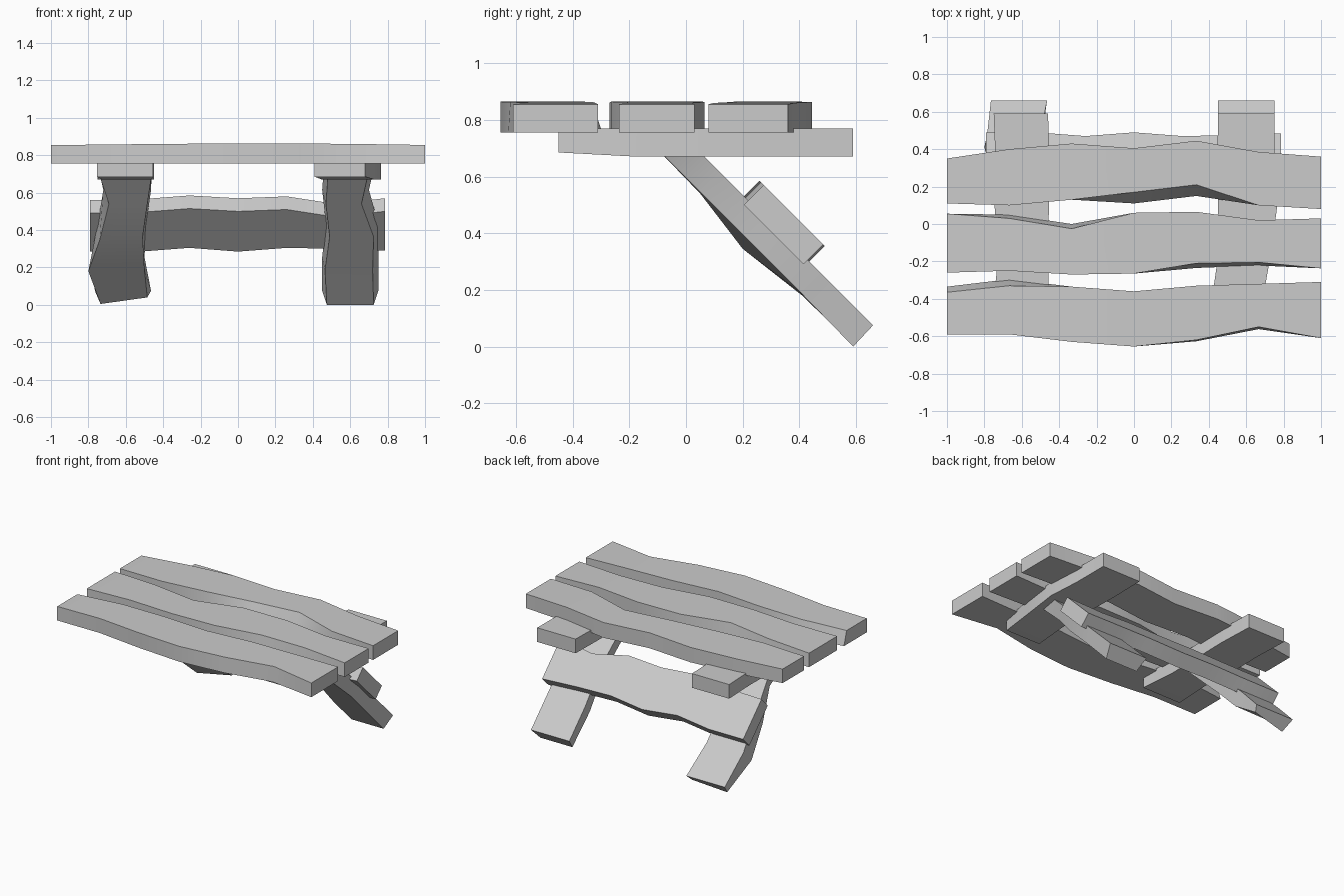
import bpy, bmesh

if "Cube" in bpy.data.objects:
    bpy.data.objects.remove(bpy.data.objects["Cube"])


def loft(name, rings):
    """Board made from a row of four-cornered cross-sections."""
    bm = bmesh.new()
    rows = [[bm.verts.new(p) for p in ring] for ring in rings]
    for a, b in zip(rows, rows[1:]):
        for i in range(4):
            j = (i + 1) % 4
            bm.faces.new((a[i], a[j], b[j], b[i]))
    bm.faces.new(rows[0])
    bm.faces.new(rows[-1])
    bmesh.ops.recalc_face_normals(bm, faces=bm.faces)
    me = bpy.data.meshes.new(name)
    bm.to_mesh(me)
    bm.free()
    ob = bpy.data.objects.new(name, me)
    bpy.context.collection.objects.link(ob)
    bpy.context.view_layer.objects.active = ob
    ob.select_set(True)
    bpy.ops.object.shade_smooth_by_angle()
    ob.select_set(False)


# Top planks: front and back edge lines, with shifts of single edges
TOP_Z = (0.854, 0.858, 0.861, 0.864, 0.863, 0.860, 0.855)


def plank(name, front, back, low_front={}, low_back={}):
    rings = []
    for i in range(7):
        x = -1 + i / 3
        rings.append([(x, front[i], TOP_Z[i]), (x, back[i], TOP_Z[i]),
                      (x, low_back.get(i, back[i]), 0.755),
                      (x, low_front.get(i, front[i]), 0.755)])
    loft(name, rings)


plank("back_plank", (.11, .10, .13, .17, .21, .10, .08),
      (.35, .40, .43, .405, .445, .385, .36), {3: .11, 4: .15})
plank("middle_plank", (-.26, -.25, -.27, -.265, -.21, -.205, -.237),
      (.055, .03, -.025, .06, .065, .02, .03),
      {4: -.235, 5: -.222}, {1: .05, 2: .0})
plank("front_plank", (-.59, -.59, -.63, -.655, -.62, -.55, -.61),
      (-.365, -.33, -.335, -.36, -.33, -.32, -.31),
      {4: -.627, 5: -.562}, {0: -.335, 1: -.295})

# Cross beams under the planks
BEAM_Y = (-.45, -.17, .09, .33, .59)
BEAM_Z = (.685, .67, .67, .67, .67)
for name, lo, hi in (
        ("left_beam", (-.755, -.725, -.745, -.74, -.75), (-.455, -.46, -.455, -.45, -.46)),
        ("right_beam", (.41, .45, .45, .445, .45), (.68, .73, .765, .75, .75))):
    loft(name, [[(a, y, z), (b, y, z), (b, y, .77), (a, y, .77)]
                for y, z, a, b in zip(BEAM_Y, BEAM_Z, lo, hi)])

# Slanted legs: underside and upper side profiles in (y, z)
UPPER = ((-.01, .745), (.12, .615), (.30, .435), (.48, .255), (.66, .075))
STRAIGHT = ((-.08, .675), (.055, .54), (.23, .365), (.41, .185), (.59, .0))
DIPPED = ((-.08, .675), (.05, .54), (.20, .345), (.41, .18), (.59, .005))
TWISTED = STRAIGHT[:4] + ((.625, .04),)


def leg(name, left_prof, right_prof, ul, ur, tl, tr):
    loft(name, [[(ul[i], *left_prof[i]), (ur[i], *right_prof[i]),
                 (tr[i], *UPPER[i]), (tl[i], *UPPER[i])] for i in range(5)])


leg("left_leg", DIPPED, TWISTED,
    (-.735, -.69, -.74, -.80, -.735), (-.465, -.485, -.51, -.50, -.485),
    (-.75, -.72, -.75, -.785, -.765), (-.46, -.465, -.49, -.50, -.465))
leg("right_leg", STRAIGHT, STRAIGHT,
    (.48, .47, .49, .465, .475), (.69, .66, .725, .72, .725),
    (.46, .45, .47, .45, .45), (.73, .70, .75, .75, .75))

# Brace board lying across the legs
BRACE_X = (-.79, -.52, -.26, 0, .26, .52, .785)
high = (.49, .495, .515, .50, .51, .47, .50)
low = (.285, .285, .305, .285, .305, .30, .29)
loft("brace", [[(x, .705 - h, h), (x, .845 - h - .07, h + .07),
                (x, .845 - l - .07, l + .07), (x, .705 - l, l)]
               for x, h, l in zip(BRACE_X, high, low)])
